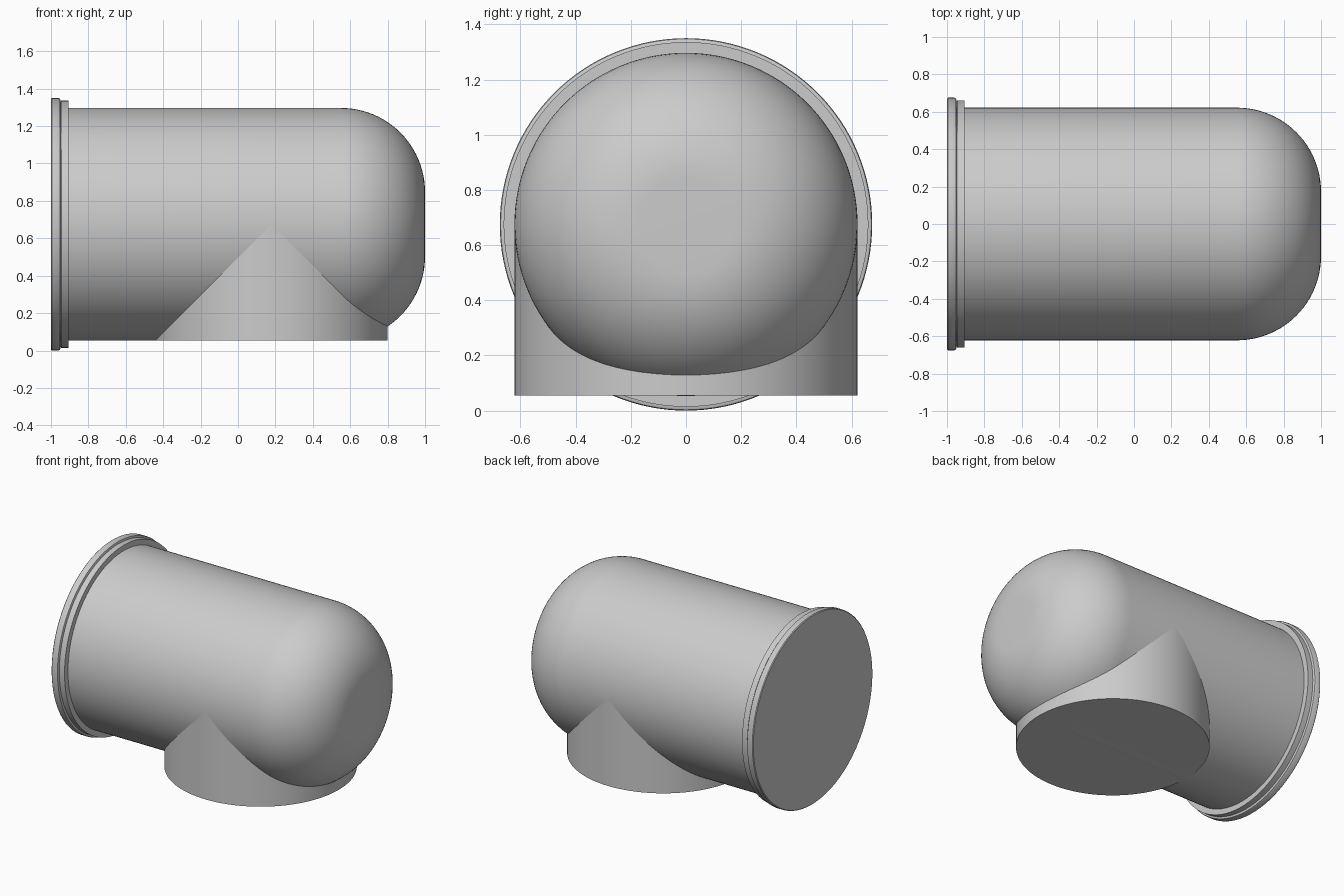
import bpy, bmesh, math
from mathutils import Matrix

cube = bpy.data.objects.get("Cube")
if cube:
    bpy.data.objects.remove(cube, do_unlink=True)

SEGMENTS = 128
AXIS_Z = 0.675      # height of the barrel axis
RADIUS = 0.622      # shared by barrel and foot

grey = bpy.data.materials.new("plain_grey")
grey.use_nodes = True
colour = (0.6, 0.6, 0.6, 1)
grey.diffuse_color = colour
grey.node_tree.nodes["Principled BSDF"].inputs["Base Color"].default_value = colour


def lathe(name, profile, matrix):
    """Spin (radius, height) points around local z; both ends are capped."""
    bm = bmesh.new()
    rings = []
    for r, h in profile:
        rings.append([bm.verts.new((r * math.cos(a), r * math.sin(a), h))
                      for a in (2 * math.pi * i / SEGMENTS for i in range(SEGMENTS))])
    for low, high in zip(rings, rings[1:]):
        for i in range(SEGMENTS):
            j = (i + 1) % SEGMENTS
            bm.faces.new((low[i], low[j], high[j], high[i]))
    bm.faces.new(rings[0][::-1])
    bm.faces.new(rings[-1])
    bm.transform(matrix)
    mesh = bpy.data.meshes.new(name)
    bm.to_mesh(mesh)
    bm.free()
    mesh.materials.append(grey)
    obj = bpy.data.objects.new(name, mesh)
    bpy.context.collection.objects.link(obj)
    bpy.ops.object.select_all(action='DESELECT')
    obj.select_set(True)
    bpy.context.view_layer.objects.active = obj
    bpy.ops.object.shade_smooth_by_angle(angle=math.radians(30))
    return obj


# Local z runs along +x for the parts on the barrel axis
along_x = Matrix.Translation((0, 0, AXIS_Z)) @ Matrix.Rotation(math.pi / 2, 4, 'Y')

# Barrel with a large rounded shoulder and a small flat nose
FILLET = 0.45
shoulder = [(RADIUS - FILLET + FILLET * math.cos(a), 1 - FILLET + FILLET * math.sin(a))
            for a in (math.pi / 2 * i / 24 for i in range(25))]
lathe("barrel", [(RADIUS, -0.95)] + shoulder, along_x)

# End flange with softened rim, then a slightly smaller collar
lathe("end_flange", [(0.67, -1), (0.675, -0.995), (0.675, -0.96),
                     (0.672, -0.953), (0.665, -0.95)], along_x)
lathe("collar", [(0.655, -0.952), (0.655, -0.948), (0.661, -0.945),
                 (0.661, -0.905)], along_x)

# Round foot that meets the barrel at its axis
lathe("foot", [(RADIUS, 0.054), (RADIUS, AXIS_Z)], Matrix.Translation((0.178, 0, 0)))
